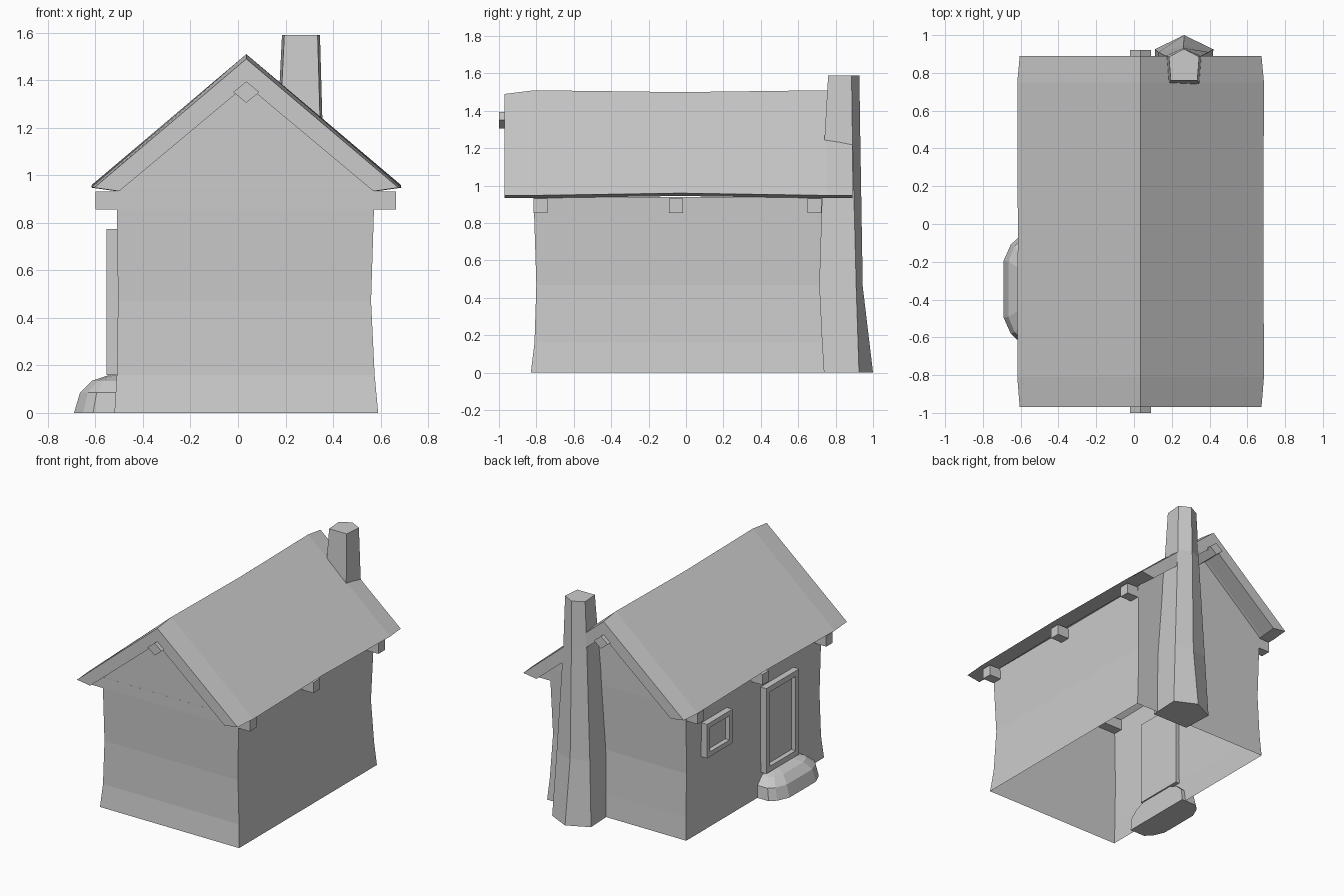
import bpy
import bmesh

cube = bpy.data.objects.get("Cube")
if cube:
    bpy.data.objects.remove(cube, do_unlink=True)

grey = bpy.data.materials.new("plain_grey")
grey.use_nodes = True
GREY = (0.6, 0.6, 0.6, 1)
grey.diffuse_color = GREY
grey.node_tree.nodes["Principled BSDF"].inputs["Base Color"].default_value = GREY

MID = 0.035  # x of the ridge line


def finish(name, bm):
    bmesh.ops.recalc_face_normals(bm, faces=bm.faces[:])
    mesh = bpy.data.meshes.new(name)
    bm.to_mesh(mesh)
    bm.free()
    mesh.materials.append(grey)
    obj = bpy.data.objects.new(name, mesh)
    bpy.context.collection.objects.link(obj)
    return obj


def loft(name, rings, cap_start=True, cap_end=True):
    """Skin a list of closed rings of points."""
    bm = bmesh.new()
    loops = [[bm.verts.new(p) for p in ring] for ring in rings]
    n = len(loops[0])
    for a, b in zip(loops, loops[1:]):
        for i in range(n):
            j = (i + 1) % n
            bm.faces.new((a[i], a[j], b[j], b[i]))
    if cap_start:
        bm.faces.new(loops[0])
    if cap_end:
        bm.faces.new(loops[-1])
    return finish(name, bm)


def box(name, x, y, z):
    rings = [[(x[0], y[0], h), (x[1], y[0], h), (x[1], y[1], h), (x[0], y[1], h)]
             for h in z]
    return loft(name, rings)


# Walls: slightly waisted shell, open underneath, with a gable at each end
bm = bmesh.new()
levels = [(0, -0.52, 0.59, -0.83, 0.74), (0.16, -0.51, 0.575, -0.81, 0.73),
          (0.47, -0.505, 0.56, -0.80, 0.715), (0.94, -0.51, 0.575, -0.815, 0.73)]
rows = []
for z, x0, x1, y0, y1 in levels:
    rows.append([bm.verts.new(p) for p in
                 ((x0, y0, z), (x1, y0, z), (x1, y1, z), (x0, y1, z))])
for a, b in zip(rows, rows[1:]):
    for i in range(4):
        j = (i + 1) % 4
        bm.faces.new((a[i], a[j], b[j], b[i]))
top = rows[-1]
for i, y in ((0, -0.815), (2, 0.73)):
    bm.faces.new((top[i], top[i + 1], bm.verts.new((MID, y, 1.41))))
finish("walls", bm)

# Roof: thick chevron with a gentle sag along its length
stations = [(-0.97, 0.64, 1.49, 0.948), (-0.81, 0.653, 1.51, 0.948),
            (-0.03, 0.65, 1.50, 0.96), (0.75, 0.653, 1.51, 0.948),
            (0.89, 0.64, 1.49, 0.948)]
rings = []
for y, half, ridge, eave in stations:
    rings.append([(MID - half, y, eave), (MID, y, ridge), (MID + half, y, eave),
                  (MID + half - 0.105, y, eave - 0.015), (MID, y, ridge - 0.11),
                  (MID - half + 0.105, y, eave - 0.015)])
loft("roof", rings)

# Ridge beam, set on its corner
loft("ridge_beam", [[(MID - 0.055, y, 1.35), (MID, y, 1.305),
                     (MID + 0.055, y, 1.35), (MID, y, 1.395)] for y in (-1.0, 0.92)])

# Cross beams poking out below the eaves
for name, y in (("front", -0.778), ("middle", -0.053), ("back", 0.687)):
    box(name + "_cross_beam", (-0.60, 0.665), (y - 0.037, y + 0.037), (0.855, 0.932))

# Chimney: tapering five-sided stack against the back wall
rings = []
for z, x0, x1, front, side, tip in ((0, 0.11, 0.42, 0.70, 0.925, 1.0),
                                    (0.46, 0.13, 0.395, 0.70, 0.91, 0.945),
                                    (1.24, 0.168, 0.355, 0.74, 0.89, 0.932),
                                    (1.59, 0.185, 0.345, 0.76, 0.885, 0.927)):
    rings.append([(x0 + 0.01, front, z), (x1 - 0.01, front, z), (x1, side, z),
                  ((x0 + x1) / 2, tip, z), (x0, side, z)])
loft("chimney", rings)


# Door and window: raised frame around a recessed panel
def framed_panel(name, y0, y1, z0, z1, bar=0.04):
    bm = bmesh.new()
    loops = []
    for x, inset in ((-0.48, 0), (-0.553, 0), (-0.553, bar), (-0.52, bar)):
        a, b, c, d = y0 + inset, y1 - inset, z0 + inset, z1 - inset
        loops.append([bm.verts.new(p) for p in
                      ((x, a, c), (x, b, c), (x, b, d), (x, a, d))])
    for p, q in zip(loops, loops[1:]):
        for i in range(4):
            j = (i + 1) % 4
            bm.faces.new((p[i], p[j], q[j], q[i]))
    bm.faces.new(loops[0])
    bm.faces.new(loops[-1])
    finish(name, bm)


framed_panel("door", -0.50, -0.125, 0.16, 0.775)
framed_panel("window", 0.26, 0.55, 0.53, 0.775, 0.035)

# Doorstep: faceted half-round stone
STEP_Y = -0.345
rings = []
for z, reach, half in ((0, 0.69, 0.275), (0.085, 0.665, 0.265),
                       (0.135, 0.615, 0.21), (0.16, 0.54, 0.14)):
    corner = 0.48 + (reach - 0.48) * 0.82
    rings.append([(-0.49, STEP_Y - half, z),
                  (-0.49 - (reach - 0.49) * 0.6, STEP_Y - half, z),
                  (-corner, STEP_Y - half * 0.86, z), (-reach, STEP_Y - half * 0.55, z),
                  (-reach, STEP_Y + half * 0.55, z), (-corner, STEP_Y + half * 0.86, z),
                  (-0.49 - (reach - 0.49) * 0.6, STEP_Y + half, z),
                  (-0.49, STEP_Y + half, z)])
loft("doorstep", rings)
